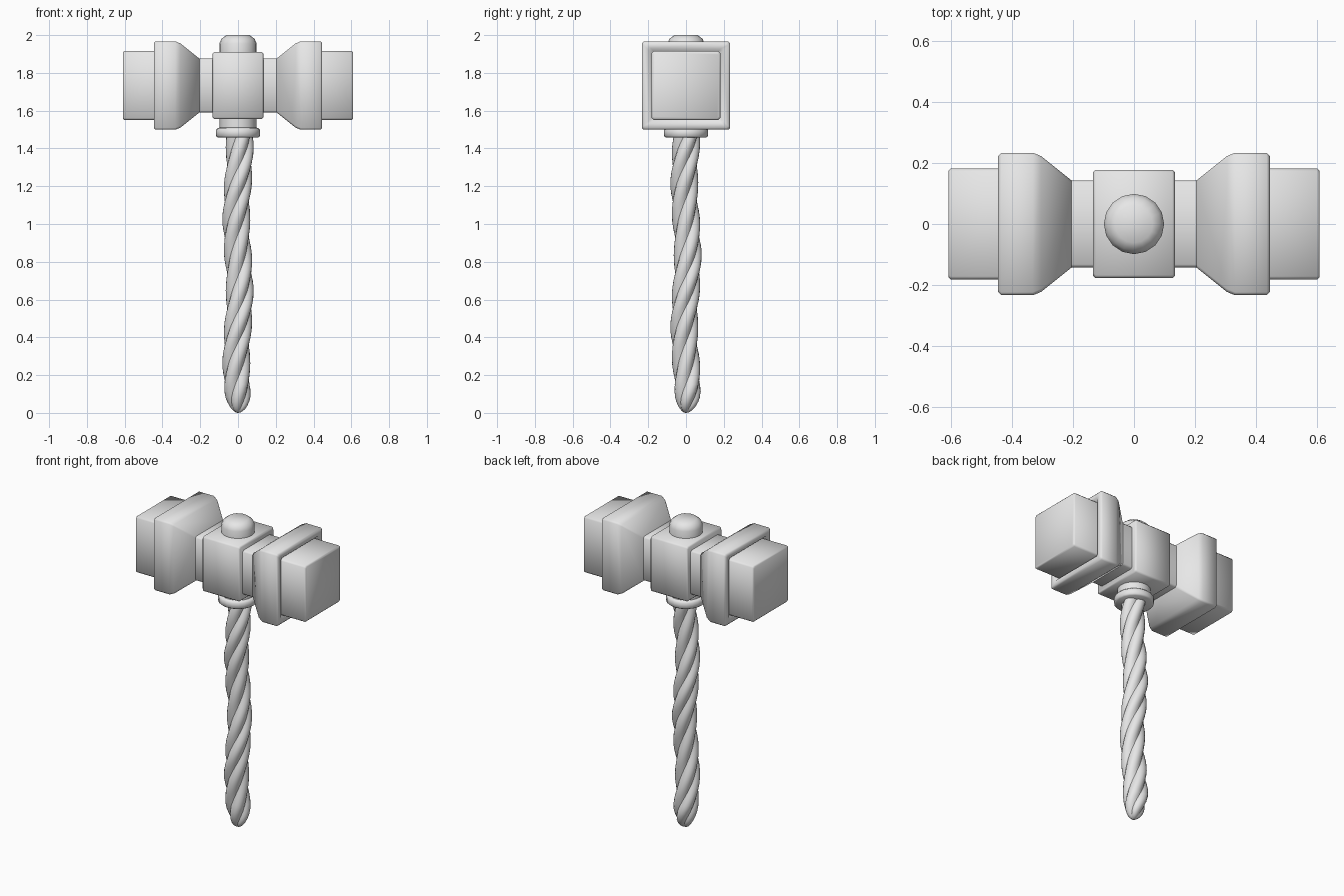
import bpy, bmesh, math
from math import pi, cos, sin

cube = bpy.data.objects.get("Cube")
if cube:
    bpy.data.objects.remove(cube, do_unlink=True)

grey = bpy.data.materials.new("plain_grey")
grey.use_nodes = True
grey.diffuse_color = (0.8, 0.8, 0.8, 1)
grey.node_tree.nodes["Principled BSDF"].inputs["Base Color"].default_value = (0.8, 0.8, 0.8, 1)

HEAD_Z = 1.733


def loft(name, rings, angle=50):
    """Skin a list of equal-length point rings and cap both ends."""
    bm = bmesh.new()
    rows = [[bm.verts.new(p) for p in ring] for ring in rings]
    n = len(rows[0])
    for a, b in zip(rows, rows[1:]):
        for i in range(n):
            j = (i + 1) % n
            bm.faces.new((a[i], a[j], b[j], b[i]))
    bm.faces.new(rows[0])
    bm.faces.new(rows[-1])
    bmesh.ops.recalc_face_normals(bm, faces=bm.faces)
    mesh = bpy.data.meshes.new(name)
    bm.to_mesh(mesh)
    bm.free()
    mesh.materials.append(grey)
    obj = bpy.data.objects.new(name, mesh)
    bpy.context.collection.objects.link(obj)
    bpy.ops.object.select_all(action='DESELECT')
    obj.select_set(True)
    bpy.context.view_layer.objects.active = obj
    bpy.ops.object.shade_smooth_by_angle(angle=math.radians(angle))
    return obj


def square_ring(x, half, chamfer=0.01):
    """Square section with clipped corners, across the head axis."""
    k = half - chamfer
    corners = [(half, -k), (half, k), (k, half), (-k, half),
               (-half, k), (-half, -k), (-k, -half), (k, -half)]
    return [(x, y, HEAD_Z + z) for y, z in corners]


def square_part(name, profile, side=1):
    return loft(name, [square_ring(side * x, h) for x, h in profile])


def turned_part(name, profile, sides=16):
    return loft(name, [[(r * cos(2 * pi * i / sides), r * sin(2 * pi * i / sides), z)
                        for i in range(sides)] for r, z in profile])


# Head: centre block, neck and two mirrored striking ends
square_part("centre_block", [(-0.134, 0.17), (-0.126, 0.178), (0.126, 0.178), (0.134, 0.17)])
square_part("neck_bar", [(-0.22, 0.143), (0.22, 0.143)])
for side, label in ((1, "left"), (-1, "right")):
    square_part(label + "_flange",
                [(0.205, 0.143), (0.305, 0.223), (0.332, 0.234), (0.436, 0.234),
                 (0.446, 0.224), (0.446, 0.197), (0.425, 0.184)], side)
    square_part(label + "_striking_block",
                [(0.40, 0.182), (0.602, 0.182), (0.61, 0.174)], side)

# Round fittings above and below the head
turned_part("top_knob", [(0.099, 1.89), (0.099, 1.955), (0.088, 1.98), (0.062, 2.0)])
turned_part("handle_collar",
            [(0.108, 1.458), (0.117, 1.466), (0.117, 1.498), (0.108, 1.507),
             (0.098, 1.51), (0.098, 1.57)], 20)

# Twisted handle: four lobes around a slightly wandering axis, with a rounded tip
LOBES, SIDES, STEPS = 4, 32, 72
TOP, TIP, PITCH = 1.48, 0.15, 0.76
heights = [TIP * (i / 8) ** 2 for i in range(8)]
heights += [TIP + (TOP - TIP) * i / STEPS for i in range(STEPS + 1)]
rings = []
for z in heights:
    t = min(z / TIP, 1)
    taper = max(0.02, math.sqrt(1 - (1 - t) ** 2))
    turn = 2 * pi * (z - 0.17) / PITCH + 0.75 * pi
    ring = []
    for i in range(SIDES):
        a = 2 * pi * i / SIDES
        r = 0.056 + 0.018 * abs(cos(LOBES * a / 2))
        ring.append((taper * (r * cos(a + turn) + 0.009 * cos(turn)),
                     taper * (r * sin(a + turn) + 0.009 * sin(turn)), z))
    rings.append(ring)
loft("twisted_handle", rings, 40)
